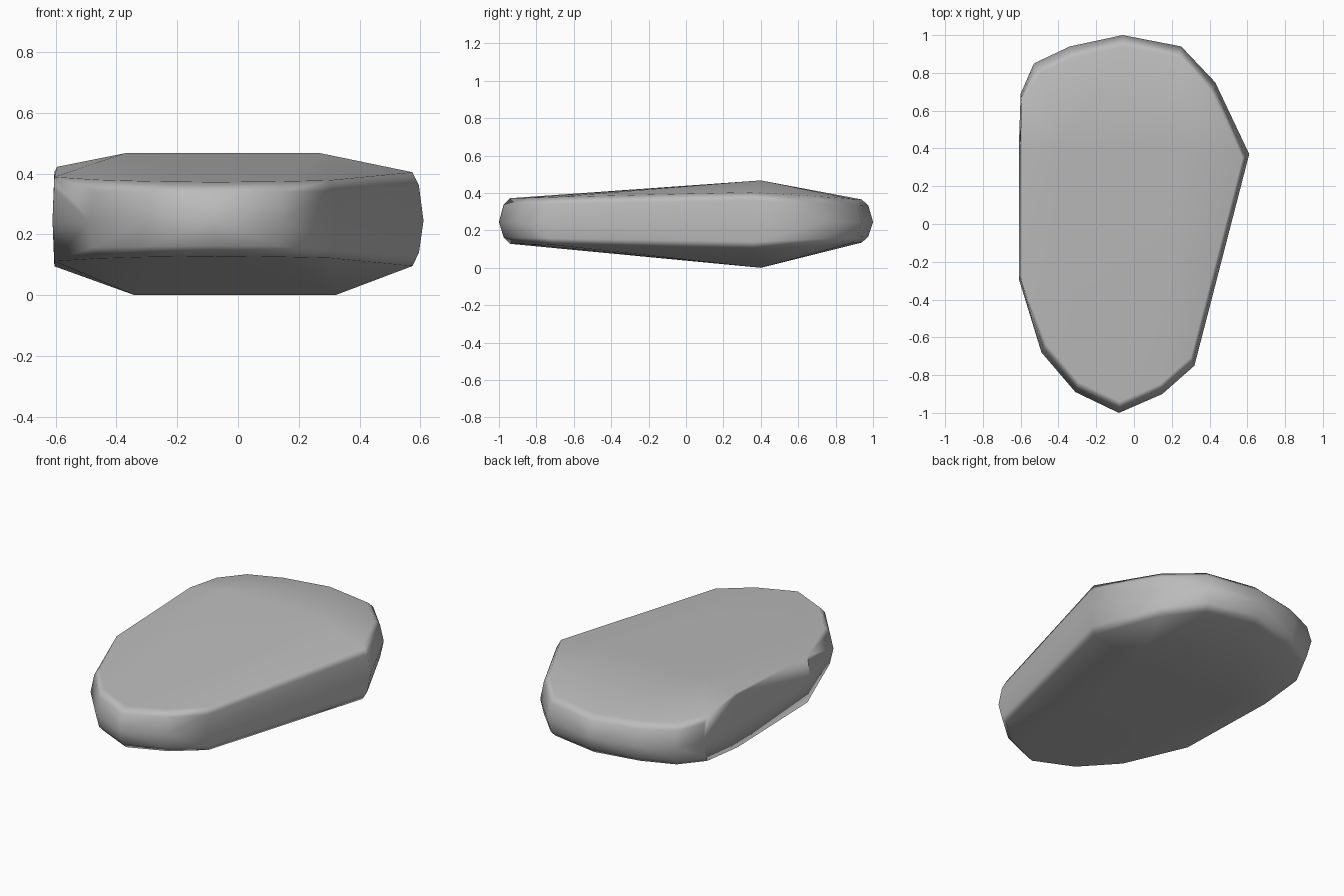
import bpy, bmesh

cube = bpy.data.objects.get("Cube")
if cube:
    bpy.data.objects.remove(cube, do_unlink=True)

# Stone colour
grey = bpy.data.materials.new("stone grey")
grey.use_nodes = True
colour = (0.5, 0.5, 0.5, 1)
grey.diffuse_color = colour
grey.node_tree.nodes["Principled BSDF"].inputs["Base Color"].default_value = colour

# Widest outline, counter-clockwise from the front tip
outline = [(-0.08, -1), (0.15, -0.9), (0.32, -0.75), (0.61, 0.37), (0.43, 0.75),
           (0.25, 0.94), (-0.06, 1), (-0.34, 0.94), (-0.53, 0.85), (-0.6, 0.69),
           (-0.61, 0.4), (-0.61, -0.29), (-0.49, -0.68), (-0.31, -0.89)]
RIDGE_Y = 0.4


def rim_height(y):
    """Half thickness at the rim: thin at both ends, thickest at the ridge."""
    if y < RIDGE_Y:
        return 0.155 - 0.033 * (RIDGE_Y - y) / 1.4
    return 0.155 - 0.04 * (y - RIDGE_Y) / 0.6


bm = bmesh.new()
for x, y in outline:
    bm.verts.new((x, y, 0.245))
    for side in (-1, 1):
        # Rounded edge: a shoulder ring and a rim ring, above and below
        for scale, rise in ((0.975, 0.72), (0.94, 1)):
            flat = 0.99 if x < -0.55 else scale
            bm.verts.new((x * flat, y * scale, 0.25 + side * rise * rim_height(y)))

# Ridges across the top and underside
for x in (-0.37, 0.27):
    bm.verts.new((x, RIDGE_Y, 0.467))
for x in (-0.34, 0.32):
    bm.verts.new((x, RIDGE_Y, 0))
bm.verts.new((-0.595, RIDGE_Y, 0.422))

# Wrap a skin round the points
hull = bmesh.ops.convex_hull(bm, input=bm.verts)
loose = {v for v in hull["geom_interior"] + hull["geom_unused"]
         if isinstance(v, bmesh.types.BMVert) and not v.link_faces}
bmesh.ops.delete(bm, geom=list(loose), context="VERTS")
bmesh.ops.recalc_face_normals(bm, faces=bm.faces)

mesh = bpy.data.meshes.new("flat_stone")
bm.to_mesh(mesh)
bm.free()
mesh.materials.append(grey)
mesh.shade_smooth()
stone = bpy.data.objects.new("flat_stone", mesh)
bpy.context.collection.objects.link(stone)

# Keep the broad faces flat while the edges shade softly
stone.modifiers.new("soft edges", "WEIGHTED_NORMAL").weight = 60
